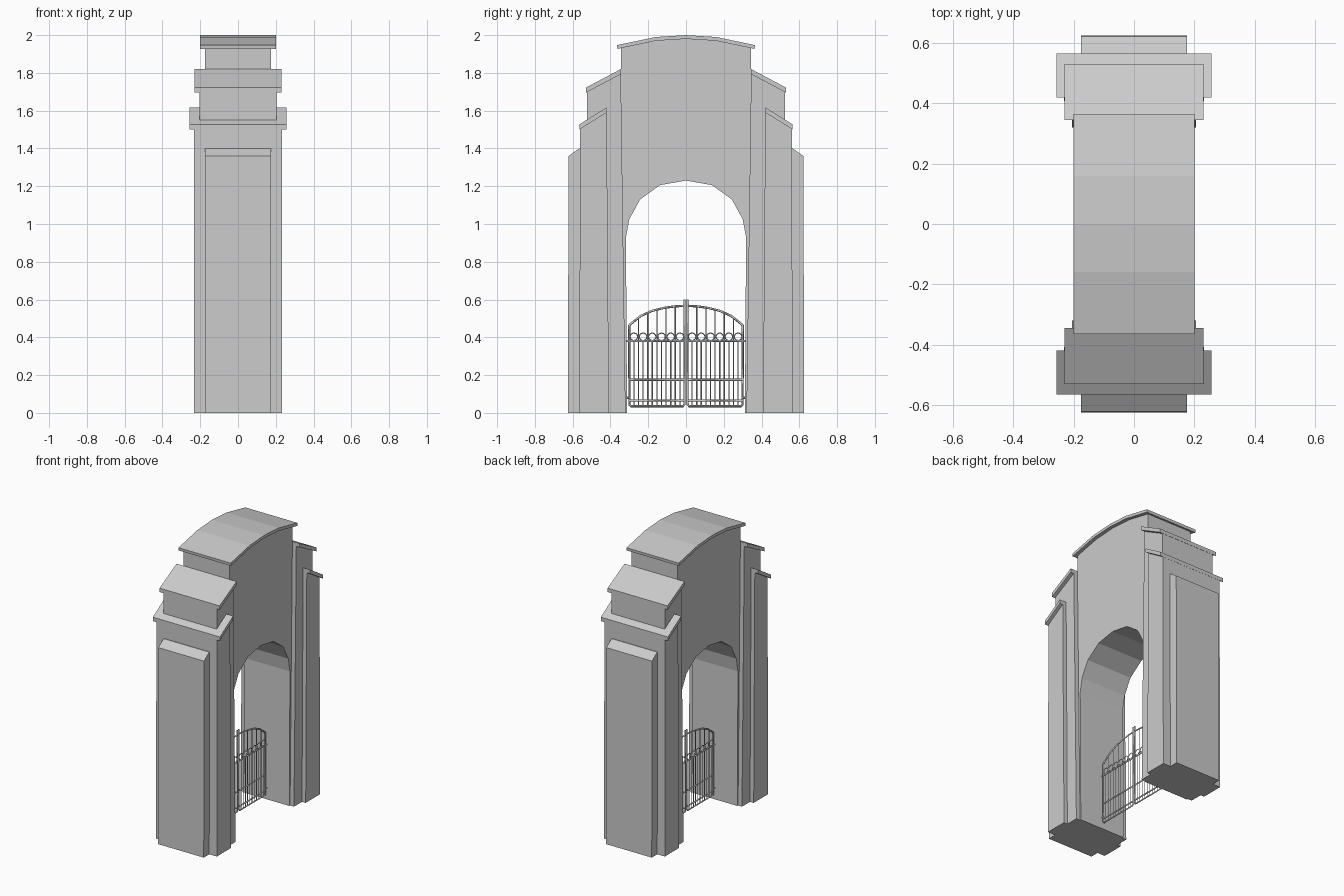
import bpy, bmesh, math

if "Cube" in bpy.data.objects:
    bpy.data.objects.remove(bpy.data.objects["Cube"])


def prism(name, pts, hx):
    """Extrude a (y, z) outline symmetrically along x."""
    bm = bmesh.new()
    a = [bm.verts.new((-hx, y, z)) for y, z in pts]
    b = [bm.verts.new((hx, y, z)) for y, z in pts]
    bm.faces.new(a)
    bm.faces.new(b[::-1])
    n = len(pts)
    for i in range(n):
        j = (i + 1) % n
        bm.faces.new((a[i], b[i], b[j], a[j]))
    bmesh.ops.recalc_face_normals(bm, faces=bm.faces)
    me = bpy.data.meshes.new(name)
    bm.to_mesh(me)
    bm.free()
    ob = bpy.data.objects.new(name, me)
    bpy.context.collection.objects.link(ob)
    return ob


def mirrored(half):
    """Complete a right-half outline that runs outward from the centre line."""
    return [(-y, z) for y, z in half[::-1] if y > 0] + half


def rods(name, paths, radius, sides_res=0):
    """Thin metal bars: each path is (list of (y, z), closed)."""
    cu = bpy.data.curves.new(name, 'CURVE')
    cu.dimensions = '3D'
    cu.bevel_depth = radius
    cu.bevel_resolution = sides_res
    cu.use_fill_caps = True
    for pts, closed in paths:
        sp = cu.splines.new('POLY')
        sp.points.add(len(pts) - 1)
        for p, (y, z) in zip(sp.points, pts):
            p.co = (0, y, z, 1)
        sp.use_cyclic_u = closed
    ob = bpy.data.objects.new(name, cu)
    bpy.context.collection.objects.link(ob)
    bpy.ops.object.select_all(action='DESELECT')
    ob.select_set(True)
    bpy.context.view_layer.objects.active = ob
    bpy.ops.object.convert(target='MESH')


# Central wall with faceted arch opening
arch = [(0, 1.23), (0.137, 1.206), (0.243, 1.13), (0.30, 1.025), (0.318, 0.93), (0.312, 0)]
crown = [(0, 1.985), (0.16, 1.975), (0.345, 1.935), (0.345, 0)]
prism("arch_wall", mirrored(crown) + mirrored(arch)[::-1], 0.175)

# Curved coping over the central wall
cap_top = [(0, 2.0), (0.16, 1.99), (0.365, 1.947)]
cap_low = [(y * 0.995, z - 0.02) for y, z in cap_top]
prism("crown_coping", mirrored(cap_top) + mirrored(cap_low)[::-1], 0.20)

# Stepped piers, sloped copings and end buttresses on both sides
parts = {
    "inner_pier": ([(0.32, 0), (0.345, 1.80), (0.525, 1.705), (0.525, 0)], 0.205),
    "inner_coping": ([(0.345, 1.82), (0.53, 1.722), (0.53, 1.695), (0.345, 1.793)], 0.23),
    "outer_pier": ([(0.408, 0), (0.42, 1.60), (0.56, 1.512), (0.565, 0)], 0.233),
    "outer_coping": ([(0.42, 1.617), (0.565, 1.527), (0.565, 1.50), (0.42, 1.59)], 0.257),
    "buttress": ([(0.55, 0), (0.55, 1.40), (0.565, 1.40), (0.622, 1.36), (0.625, 0)], 0.175),
}
for side, s in (("left", -1), ("right", 1)):
    for name, (pts, hx) in parts.items():
        prism(f"{name}_{side}", [(s * y, z) for y, z in pts], hx)

# Double gate
top_rail = [(0.008, 0.567), (0.06, 0.564), (0.12, 0.555), (0.18, 0.54), (0.24, 0.513), (0.30, 0.465)]


def rail_z(y):
    for (y0, z0), (y1, z1) in zip(top_rail, top_rail[1:]):
        if y0 <= y <= y1:
            return z0 + (z1 - z0) * (y - y0) / (y1 - y0)


step = 0.0487
for side, s in (("left", -1), ("right", 1)):
    # Frame with rounded lower corners, arched top and cross rails
    frame = [
        ([(0.008, 0.60), (0.008, 0.045), (0.017, 0.035), (0.291, 0.035), (0.30, 0.045), (0.30, 0.465)], False),
        (top_rail, False),
        ([(0.008, 0.38), (0.315, 0.38)], False),
        ([(0.008, 0.175), (0.30, 0.175)], False),
        ([(0.008, 0.065), (0.30, 0.065)], False),
        ([(0.295, 0.08), (0.318, 0.08)], False),
    ]
    # Tall bars, short bars between them and a row of rings
    bars, rings = [], []
    for i in range(6):
        c = 0.008 + step * (i + 0.5)
        bars.append(([(c, 0.035), (c, 0.38)], False))
        if i < 5:
            y = c + step / 2
            bars.append(([(y, 0.035), (y, rail_z(y) + 0.005)], False))
        rings.append(([(c + 0.02 * math.cos(k * math.pi / 6), 0.403 + 0.02 * math.sin(k * math.pi / 6))
                       for k in range(12)], True))
    for name, paths, r in (("frame", frame, 0.006), ("bars", bars, 0.003), ("rings", rings, 0.003)):
        rods(f"gate_{name}_{side}", [([(s * y, z) for y, z in p], c) for p, c in paths], r)
